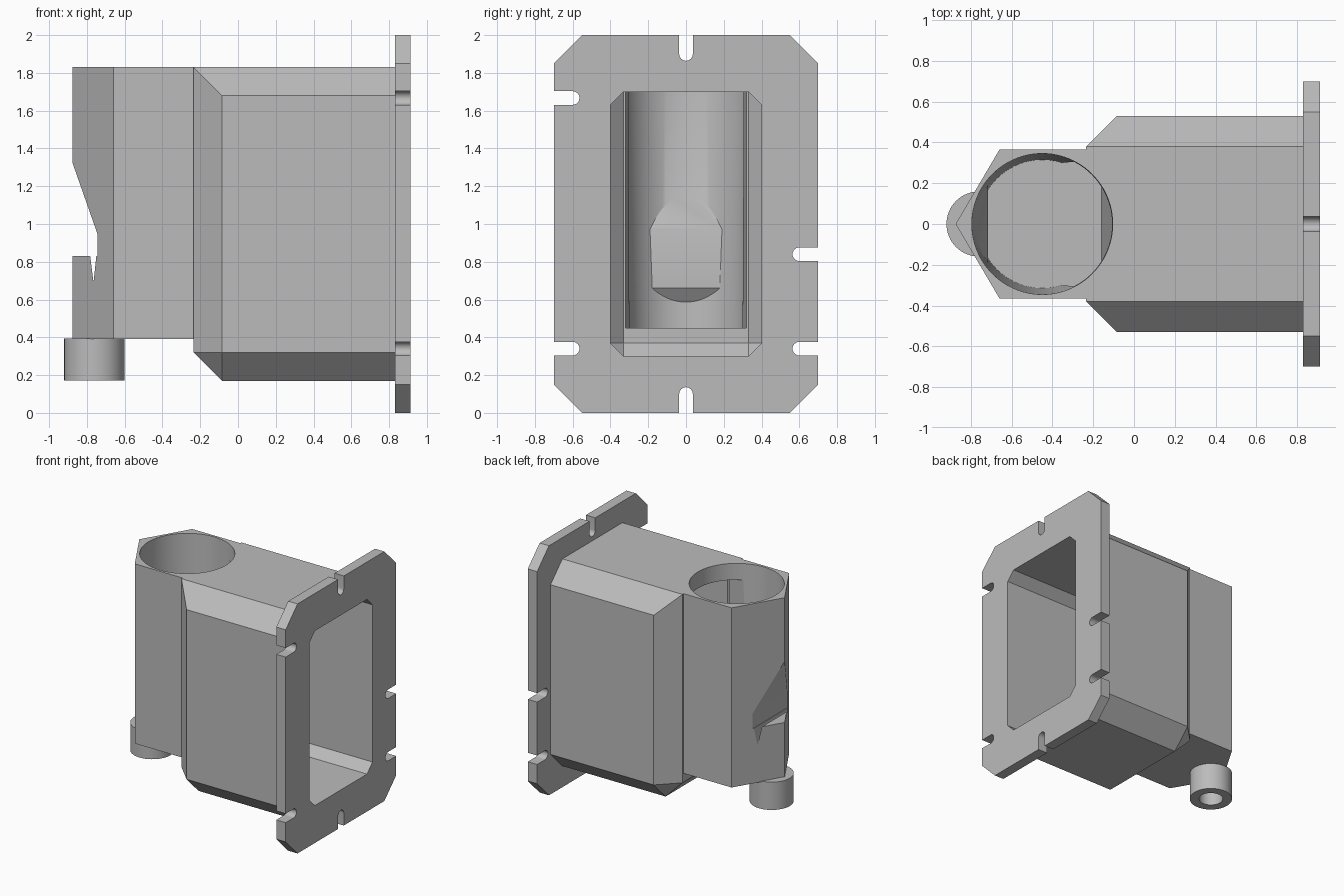
import bpy, bmesh, math

cube = bpy.data.objects.get("Cube")
if cube:
    bpy.data.objects.remove(cube, do_unlink=True)

grey = bpy.data.materials.new("plain_grey")
grey.use_nodes = True
grey.diffuse_color = (0.5, 0.5, 0.5, 1)
grey.node_tree.nodes["Principled BSDF"].inputs["Base Color"].default_value = (0.5, 0.5, 0.5, 1)


def hull(name, points):
    """Convex solid around the given points."""
    bm = bmesh.new()
    for p in points:
        bm.verts.new(p)
    bmesh.ops.convex_hull(bm, input=bm.verts[:])
    bmesh.ops.dissolve_limit(bm, angle_limit=0.002, verts=bm.verts[:], edges=bm.edges[:])
    bmesh.ops.recalc_face_normals(bm, faces=bm.faces[:])
    mesh = bpy.data.meshes.new(name)
    bm.to_mesh(mesh)
    bm.free()
    mesh.materials.append(grey)
    ob = bpy.data.objects.new(name, mesh)
    bpy.context.collection.objects.link(ob)
    return ob


def octagon(x, half, low, high, cut):
    """Chamfered rectangle across the x axis."""
    return [(x, s * y, z) for s in (-1, 1)
            for y, z in ((half, low + cut), (half, high - cut),
                         (half - cut, low), (half - cut, high))]


def rectangle(x, half, low, high):
    return [(x, s * half, z) for s in (-1, 1) for z in (low, high)]


def across(profile, half):
    """Side profile swept along y."""
    return [(x, s * half, z) for x, z in profile for s in (-1, 1)]


def ring(x, radius, z, count=64):
    return [(x + radius * math.cos(i * math.tau / count),
             radius * math.sin(i * math.tau / count), z) for i in range(count)]


def combine(target, other, operation):
    mod = target.modifiers.new(operation, "BOOLEAN")
    mod.operation = operation
    mod.solver = "EXACT"
    mod.object = other
    bpy.context.view_layer.objects.active = target
    bpy.ops.object.modifier_apply(modifier=mod.name)
    bpy.data.objects.remove(other, do_unlink=True)


def slot(y, z, dy, dz, radius=0.036):
    """Round-ended slot running out of the flange edge."""
    pts = []
    for k in (0, 1):
        for i in range(24):
            a = i * math.tau / 24
            pts += [(x, y + k * dy + radius * math.cos(a), z + k * dz + radius * math.sin(a))
                    for x in (0.7, 1.0)]
    return hull("slot_cutter", pts)


# Mounting flange with slots
flange = hull("mounting_flange", octagon(0.83, 0.7, 0, 2, 0.15) + octagon(0.913, 0.7, 0, 2, 0.15))
for args in ((0, 1.9, 0, 0.3), (0, 0.1, 0, -0.3), (-0.6, 1.667, -0.3, 0),
             (-0.6, 0.34, -0.3, 0), (0.6, 0.84, 0.3, 0), (0.6, 0.34, 0.3, 0)):
    combine(flange, slot(*args), "DIFFERENCE")

# Chamfered chamber, tapered where it meets the tower
body = hull("housing", octagon(0.85, 0.53, 0.17, 1.83, 0.15)
            + octagon(-0.085, 0.53, 0.17, 1.83, 0.15)
            + rectangle(-0.235, 0.38, 0.32, 1.83))

# Tower with a pointed outer side
plan = [(-0.15, -0.365), (-0.15, 0.365), (-0.66, 0.365), (-0.875, 0), (-0.66, -0.365)]
combine(body, hull("tower", [(x, y, z) for x, y in plan for z in (0.39, 1.83)]), "UNION")

# Short spout below the tower
combine(body, hull("spout", ring(-0.76, 0.16, 0.172) + ring(-0.76, 0.16, 0.395)), "UNION")
combine(body, flange, "UNION")

# Tapered bore, keeping a sloped wall behind the notch
bore = hull("bore_cutter", ring(-0.45, 0.315, 0.45, 96) + ring(-0.45, 0.346, 1.85, 96))
wall = hull("bore_wall", across([(-0.715, 0.97), (-0.715, 0.66), (-0.83, 0.5), (-0.83, 1.3)], 0.3))
combine(bore, wall, "DIFFERENCE")
combine(body, bore, "DIFFERENCE")

# Chamber cavity and its passage into the bore
combine(body, hull("cavity_cutter", octagon(1.0, 0.4, 0.3, 1.7, 0.07)
                   + octagon(-0.09, 0.4, 0.3, 1.7, 0.07)
                   + rectangle(-0.16, 0.33, 0.37, 1.7)), "DIFFERENCE")
combine(body, hull("passage_cutter", rectangle(-0.1, 0.325, 0.45, 1.7)
                   + rectangle(-0.35, 0.3, 0.45, 1.7)), "DIFFERENCE")

# Outlet notch, its small groove, and the spout hole
notch = [(-0.875, 1.32), (-0.745, 0.95), (-0.745, 0.83), (-1, 0.83), (-1, 1.32)]
combine(body, hull("notch_cutter", across(notch, 0.5)), "DIFFERENCE")
groove = [(-0.748, 0.85), (-0.785, 0.85), (-0.765, 0.69)]
combine(body, hull("groove_cutter", across(groove, 0.4)), "DIFFERENCE")
combine(body, hull("spout_hole_cutter", ring(-0.76, 0.09, 0.1) + ring(-0.76, 0.09, 0.38)), "DIFFERENCE")

bpy.ops.object.select_all(action="DESELECT")
body.select_set(True)
bpy.context.view_layer.objects.active = body
bpy.ops.object.shade_smooth_by_angle(angle=math.radians(25))
